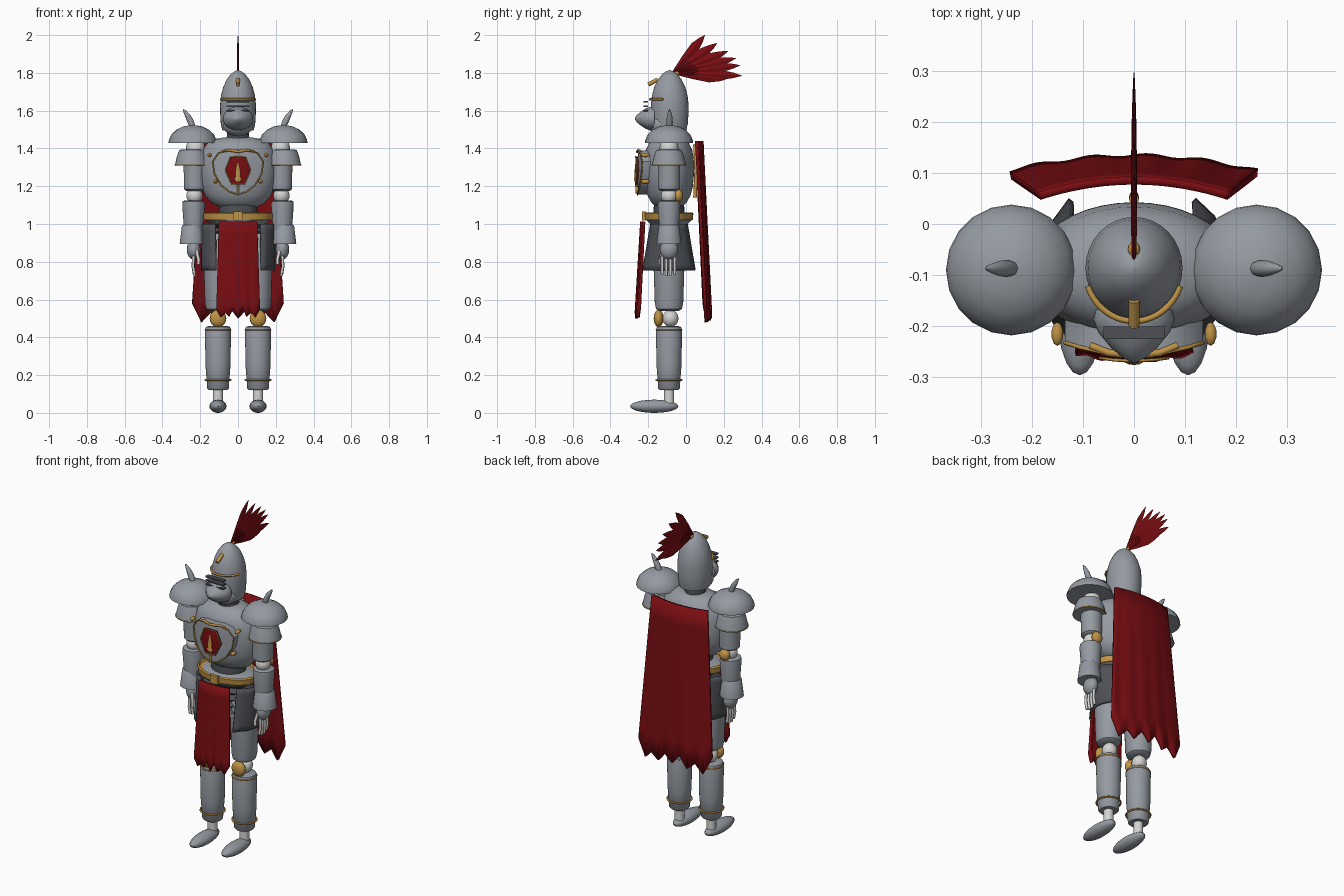
import bpy, bmesh, math
from mathutils import Vector

if "Cube" in bpy.data.objects:
    bpy.data.objects.remove(bpy.data.objects["Cube"])

def material(name, rgb):
    m = bpy.data.materials.new(name)
    m.diffuse_color = (*rgb, 1)
    m.use_nodes = True
    m.node_tree.nodes["Principled BSDF"].inputs["Base Color"].default_value = m.diffuse_color
    return m

STEEL = material("steel", (0.30, 0.325, 0.36))
DARK = material("dark_steel", (0.075, 0.08, 0.09))
GOLD = material("gold", (0.52, 0.29, 0.06))
RED = material("red_cloth", (0.19, 0.004, 0.006))
WHITE = material("pale_joint", (0.66, 0.66, 0.65))
Y = -0.09  # body axis

def finish(name, bm, mat, angle=40):
    bmesh.ops.recalc_face_normals(bm, faces=bm.faces)
    me = bpy.data.meshes.new(name)
    bm.to_mesh(me)
    bm.free()
    me.materials.append(mat)
    me.shade_smooth()
    me.set_sharp_from_angle(angle=math.radians(angle))
    ob = bpy.data.objects.new(name, me)
    bpy.context.collection.objects.link(ob)
    return ob

def lathe(name, prof, mat, loc=(0, 0, 0), sx=1, sy=1, n=32, angle=40):
    """Closed solid turned around z from (radius, z) points."""
    bm = bmesh.new()
    rings = [[bm.verts.new((r * sx * math.cos(a), r * sy * math.sin(a), z))
              for a in (math.tau * i / n for i in range(n))] for r, z in prof]
    for a, b in zip(rings, rings[1:]):
        for i in range(n):
            j = (i + 1) % n
            bm.faces.new((a[i], a[j], b[j], b[i]))
    bm.faces.new(rings[0])
    bm.faces.new(rings[-1])
    ob = finish(name, bm, mat, angle)
    ob.location = loc
    return ob

def ball(name, loc, size, mat, n=20):
    bm = bmesh.new()
    bmesh.ops.create_uvsphere(bm, u_segments=n, v_segments=n // 2 + 2, radius=1)
    bmesh.ops.scale(bm, vec=size, verts=bm.verts)
    ob = finish(name, bm, mat)
    ob.location = loc
    return ob

def box(name, loc, size, mat):
    bm = bmesh.new()
    bmesh.ops.create_cube(bm, size=1)
    bmesh.ops.scale(bm, vec=size, verts=bm.verts)
    ob = finish(name, bm, mat)
    ob.location = loc
    return ob

def tube(name, pts, r, mat, cyclic=False, radii=None):
    cu = bpy.data.curves.new(name, 'CURVE')
    cu.dimensions = '3D'
    cu.bevel_depth, cu.bevel_resolution, cu.use_fill_caps = r, 2, True
    sp = cu.splines.new('POLY')
    sp.points.add(len(pts) - 1)
    for i, p in enumerate(pts):
        sp.points[i].co = (*p, 1)
        sp.points[i].radius = radii[i] if radii else 1
    sp.use_cyclic_u = cyclic
    cu.materials.append(mat)
    ob = bpy.data.objects.new(name, cu)
    bpy.context.collection.objects.link(ob)
    return ob

def hoop(name, c, rx, ry, r, mat, a0=0, a1=360, n=32):
    full = a1 - a0 == 360
    k = n if full else n + 1
    ang = [math.radians(a0 + (a1 - a0) * i / n) for i in range(k)]
    return tube(name, [(c[0] + rx * math.cos(a), c[1] + ry * math.sin(a), c[2]) for a in ang], r, mat, full)

def cloth(name, top, low, w0, w1, y0, y1, bow, thick, mat, sub=4, rows=8):
    """Hanging sheet; low lists the heights of the hem from left to right."""
    n = (len(low) - 1) * sub
    bm = bmesh.new()
    grid = []
    for j in range(rows + 1):
        t, row = j / rows, []
        for i in range(n + 1):
            u = 2 * i / n - 1
            k = min(i // sub, len(low) - 2)
            f = i / sub - k
            z = top + (low[k] * (1 - f) + low[k + 1] * f - top) * t
            y = y0 + (y1 - y0) * t - bow * u * u + 0.003 * t * math.sin(u * 14)
            row.append(bm.verts.new((u * (w0 + (w1 - w0) * t), y, z)))
        grid.append(row)
    for a, b in zip(grid, grid[1:]):
        for i in range(n):
            bm.faces.new((a[i], a[i + 1], b[i + 1], b[i]))
    ob = finish(name, bm, mat, 60)
    m = ob.modifiers.new("thickness", 'SOLIDIFY')
    m.thickness, m.offset = thick, 0
    return ob

def plate(name, outline, zc, front, thick, k, mat):
    """Convex outline in xz, bowed backwards at the sides."""
    def at(x, z, d=0):
        return (x, front + d + k * x * x, z)
    bm = bmesh.new()
    rings = [[bm.verts.new(at(x * s, zc + (z - zc) * s, d)) for x, z in outline]
             for s, d in ((.3, 0), (.65, 0), (1, .004), (1, thick))]
    n = len(outline)
    for a, b in zip(rings, rings[1:]):
        for i in range(n):
            j = (i + 1) % n
            bm.faces.new((a[i], a[j], b[j], b[i]))
    bm.faces.new(rings[0])
    bm.faces.new(rings[-1])
    finish(name, bm, mat)
    return [at(x, z) for x, z in outline]

def mirrored(half):
    return half + [(-x, z) for x, z in reversed(half) if x]

# Torso, waist and hips
lathe("breastplate", [(.09, 1.085), (.14, 1.11), (.175, 1.15), (.195, 1.2), (.204, 1.27), (.203, 1.33),
      (.19, 1.39), (.165, 1.425), (.125, 1.45), (.06, 1.46)], STEEL, (0, Y, 0), 1, .65, 40)
lathe("mail_waist", [(.1, 1.0), (.105, 1.04), (.1, 1.1)], DARK, (0, Y, 0), 1, .8)
lathe("hip_plate", [(.13, .99), (.17, 1.02), (.172, 1.045), (.1, 1.065)], STEEL, (0, Y, 0), 1, .7)
lathe("belt", [(.172, 1.02), (.182, 1.022), (.187, 1.055), (.178, 1.062), (.172, 1.05)], GOLD, (0, Y, 0), 1, .69, 40)
box("buckle", (0, -.222, 1.042), (.05, .02, .048), GOLD)
lathe("lamellar_hips", [(.12 if i % 2 else .155, .84 + i * .02) for i in range(9)], DARK, (0, Y, 0), 1, .68)
lathe("neck", [(.06, 1.43), (.055, 1.54)], DARK, (0, Y, 0))

# Chest shield with emblem, trim and studs
edge = plate("chest_shield", mirrored([(0, 1.39), (.06, 1.39), (.105, 1.375), (.135, 1.33), (.125, 1.265),
             (.09, 1.205), (.045, 1.17), (0, 1.155)]), 1.28, -.256, .05, 1.3, STEEL)
tube("shield_trim", edge, .004, GOLD, True)
hexa = plate("emblem", mirrored([(0, 1.357), (.04, 1.355), (.067, 1.285), (.035, 1.212), (0, 1.21)]),
             1.283, -.268, .015, 1.3, RED)
tube("emblem_trim", hexa, .003, GOLD, True)
lathe("emblem_spike", [(.014, 1.225), (.02, 1.24), (.012, 1.25), (.014, 1.275), (.002, 1.335)], GOLD, (0, -.266, 0), 1, .5, 12)
tube("shield_top_bar", [(-.085, -.238, 1.383), (-.05, -.252, 1.392), (0, -.258, 1.382), (.05, -.252, 1.392), (.085, -.238, 1.383)], .007, GOLD)
tube("shield_point", [(0, -.26, 1.16), (0, -.264, 1.215)], .006, GOLD)
tube("back_spine", [(0, .048, 1.14), (0, .054, 1.28), (0, .048, 1.42)], .01, GOLD)

# Helmet, visor and crest
lathe("helmet", [(.083, 1.495), (.091, 1.53), (.094, 1.58), (.095, 1.63), (.09, 1.68), (.078, 1.725), (.06, 1.765),
      (.037, 1.795), (.018, 1.808), (.003, 1.814)], STEEL, (0, -.086, 0), 1, 1.05)
ball("chin_guard", (0, -.135, 1.525), (.08, .062, .06), STEEL)
visor = lathe("visor", [(.075, .0), (.08, .02), (.07, .045), (.045, .075), (.022, .095), (.004, .104)],
              STEEL, (0, -.167, 1.558), 1, .78)
visor.rotation_euler.x = math.pi / 2
for i, z in enumerate((1.6, 1.623, 1.646)):
    box("eye_slit", (0, -.213, z), (.12, .025, .008), DARK)
for s in (-1, 1):
    for i in range(4):
        ball("breath_hole", (s * (.018 + .013 * i), -.19 + .006 * i, 1.498 + .005 * i), (.004, .005, .004), DARK, 8)
hoop("brow_band", (0, -.086, 1.66), .096, .104, .006, GOLD, 200, 340)
tube("brow_crest", [(0, -.2, 1.738), (0, -.15, 1.765)], .011, GOLD)
ball("plume_socket", (0, -.05, 1.797), (.012, .016, .012), GOLD, 12)

# Plume of thin feathers
root = Vector((0, -.07, 1.8))
tips = [(.10, 2.0), (.165, 1.957), (.222, 1.915), (.265, 1.878), (.287, 1.84), (.296, 1.785), (.21, 1.765)]
for y, z in tips:
    d = Vector((0, y, z)) - root
    side = Vector((0, -d.z, d.y)).normalized()
    bm = bmesh.new()
    rows = []
    for t, w, h in ((0, .006, .004), (.4, .02, .006), (.7, .026, .005), (.88, .014, .003), (1, .001, .001)):
        c = root + d * t
        rows.append([bm.verts.new(p) for p in (c + side * w, c + Vector((h, 0, 0)), c - side * w, c - Vector((h, 0, 0)))])
    for a, b in zip(rows, rows[1:]):
        for i in range(4):
            bm.faces.new((a[i], a[(i + 1) % 4], b[(i + 1) % 4], b[i]))
    bm.faces.new(rows[0])
    bm.faces.new(rows[-1])
    finish("plume_feather", bm, RED, 20)

# Cape and front tabard
cloth("cape", 1.44, [.58, .48, .53, .49, .56, .5, .55, .49, .53, .48, .58], .185, .242, .085, .128, .03, .016, RED)
cloth("tabard", 1.012, [.55, .505, .53, .51, .56, .5, .56, .51, .53, .505, .55], .1, .115, -.236, -.262, -.014, .014, RED)

for s in (-1, 1):
    for x, z in ((.15, 1.365), (.12, 1.225)):
        ball("chest_stud", (s * x, -.215, z), (.012, .024, .012), GOLD, 10)
    # Hip guard hanging at the side
    guard = cloth("hip_guard", 1.0, [.755, .755, .755], .095, .137, 0, 0, .07, .012, DARK)
    guard.location = (s * .19, Y, 0)
    guard.rotation_euler.z = -s * math.pi / 2
    # Shoulder
    sx = s * .24
    lathe("pauldron", [(.115, 1.432), (.128, 1.43), (.126, 1.445), (.112, 1.475), (.085, 1.5), (.05, 1.517), (.005, 1.524)],
          STEEL, (sx, Y, 0), n=20)
    tube("pauldron_spike", [(s * x, -.087, z) for x, z in ((.238, 1.51), (.25, 1.54), (.265, 1.57), (.281, 1.595), (.29, 1.607))],
         .017, STEEL, radii=(.85, 1, .85, .5, .15))
    ball("shoulder_joint", (s * .225, Y, 1.4), (.05, .05, .06), WHITE)
    lathe("shoulder_flare", [(.08, 1.312), (.091, 1.31), (.08, 1.36), (.068, 1.392), (.05, 1.395)], STEEL, (s * .243, Y, 0))
    hoop("flare_trim", (s * .243, Y, 1.313), .09, .09, .003, GOLD)
    # Arm
    lathe("upper_arm", [(.045, 1.175), (.057, 1.185), (.059, 1.33)], STEEL, (s * .229, Y, 0))
    ball("elbow_joint", (s * .23, Y, 1.15), (.043, .043, .045), WHITE)
    ball("elbow_cap", (s * .23, -.04, 1.15), (.033, .025, .034), GOLD)
    lathe("forearm", [(.05, .95), (.053, 1.0), (.06, 1.1), (.058, 1.12), (.045, 1.125)], STEEL, (s * .235, Y, 0))
    lathe("cuff", [(.055, .895), (.066, .893), (.054, .99), (.05, .995)], STEEL, (s * .243, Y, 0))
    ball("hand", (s * .235, Y, .865), (.036, .048, .053), STEEL)
    for i in range(4):
        y = -.126 + .022 * i
        tip = .725 if i in (1, 2) else .735
        tube("finger", [(s * .235, y, .83), (s * .238, y, .775), (s * .23, y, tip)], .008, WHITE)
    tube("thumb", [(s * .22, -.125, .86), (s * .208, -.135, .81), (s * .21, -.135, .785)], .009, WHITE)
    # Leg
    lx = s * .106
    lathe("thigh", [(.05, .54), (.066, .55), (.073, .58), (.08, .8), (.08, .9), (.06, .95)], STEEL, (lx, Y, 0), .95, 1.03)
    ball("knee_joint", (lx, -.082, .5), (.042, .042, .045), WHITE)
    ball("knee_cap", (lx, -.145, .5), (.044, .026, .046), GOLD)
    lathe("shin", [(.05, .122), (.057, .13), (.066, .25), (.069, .435), (.064, .455), (.05, .46)], STEEL, (lx, Y, 0))
    hoop("ankle_band", (lx, Y, .175), .067, .067, .005, GOLD)
    hoop("shin_band", (lx, Y, .44), .067, .067, .004, GOLD)
    lathe("ankle", [(.027, .05), (.027, .14)], WHITE, (lx, Y, 0), n=20)
    ball("foot", (lx, -.168, .035), (.045, .128, .035), STEEL)
